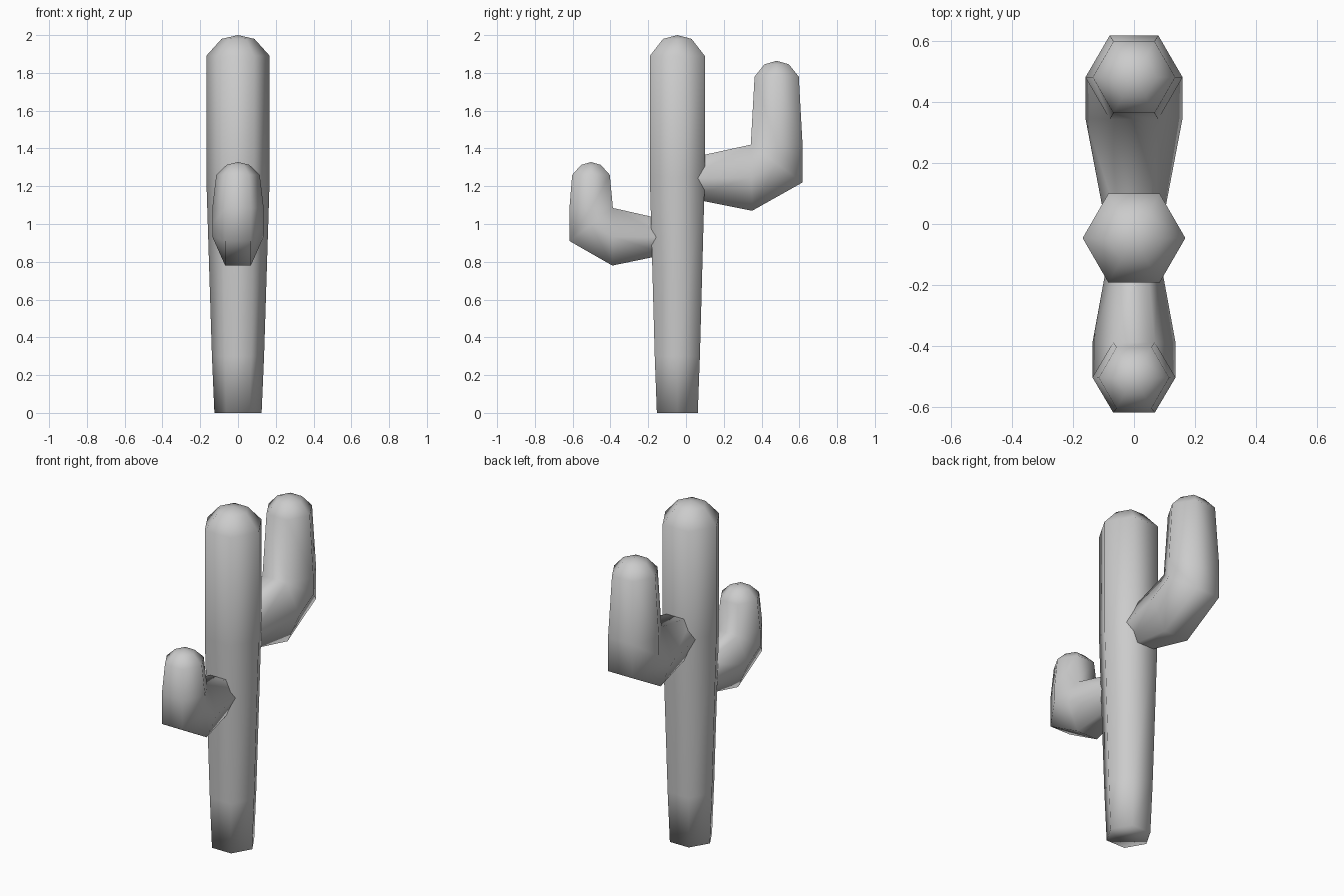
import bpy, bmesh

cube = bpy.data.objects.get("Cube")
if cube:
    bpy.data.objects.remove(cube, do_unlink=True)

mat = bpy.data.materials.new("plain grey")
mat.use_nodes = True
GREY = (0.6, 0.6, 0.6, 1)
mat.diffuse_color = GREY
mat.node_tree.nodes["Principled BSDF"].inputs["Base Color"].default_value = GREY


def hex_tube(name, rings, tip, cap_start=False):
    """Loft six-sided rings, each (outer (y, z), inner (y, z), half width), up to a tip."""
    bm = bmesh.new()
    loops = []
    for (oy, oz), (iy, iz), w in rings:
        my, mz = (oy + iy) / 2, (oz + iz) / 2
        pts = [(-w / 2, oy, oz), (w / 2, oy, oz), (w, my, mz),
               (w / 2, iy, iz), (-w / 2, iy, iz), (-w, my, mz)]
        loops.append([bm.verts.new(p) for p in pts])
    for a, b in zip(loops, loops[1:]):
        for i in range(6):
            j = (i + 1) % 6
            bm.faces.new((a[i], a[j], b[j], b[i]))
    top = bm.verts.new((0, *tip))
    for i in range(6):
        bm.faces.new((loops[-1][i], loops[-1][(i + 1) % 6], top))
    if cap_start:
        bm.faces.new(loops[0][::-1])
    # the elbow rings share their inner edge
    bmesh.ops.remove_doubles(bm, verts=bm.verts, dist=0.001)
    bmesh.ops.recalc_face_normals(bm, faces=bm.faces)
    for f in bm.faces:
        f.smooth = True
    mesh = bpy.data.meshes.new(name)
    bm.to_mesh(mesh)
    bm.free()
    mesh.materials.append(mat)
    obj = bpy.data.objects.new(name, mesh)
    bpy.context.collection.objects.link(obj)
    return obj


def level(y, z, r, side=-1):
    """Horizontal regular ring; side is the outward y direction."""
    h = side * r * 0.866
    return ((y + h, z), (y - h, z), r)


# Trunk: tapered column with a rounded top
TY = -0.046
trunk = [level(TY, z, r) for z, r in
         [(0, 0.125), (0.3, 0.138), (1.25, 0.168), (1.89, 0.168), (1.98, 0.087)]]
hex_tube("trunk", trunk, (TY, 2.0), cap_start=True)

# Front arm: short, low, bent upward
elbow = (-0.387, 1.085)
hex_tube("front_arm", [
    ((-0.10, 0.84), (-0.10, 1.02), 0.083),
    ((-0.39, 0.78), elbow, 0.136),
    ((-0.617, 0.91), elbow, 0.136),
    ((-0.617, 1.085), elbow, 0.136),
    level(-0.503, 1.26, 0.115),
    level(-0.503, 1.313, 0.06),
], (-0.503, 1.328))

# Back arm: longer and higher
elbow = (0.343, 1.42)
hex_tube("back_arm", [
    ((0.0, 1.14), (0.0, 1.345), 0.093),
    ((0.35, 1.07), elbow, 0.159),
    ((0.617, 1.22), elbow, 0.159),
    ((0.617, 1.42), elbow, 0.159),
    level(0.48, 1.78, 0.135, 1),
    level(0.48, 1.845, 0.075, 1),
], (0.48, 1.864))
